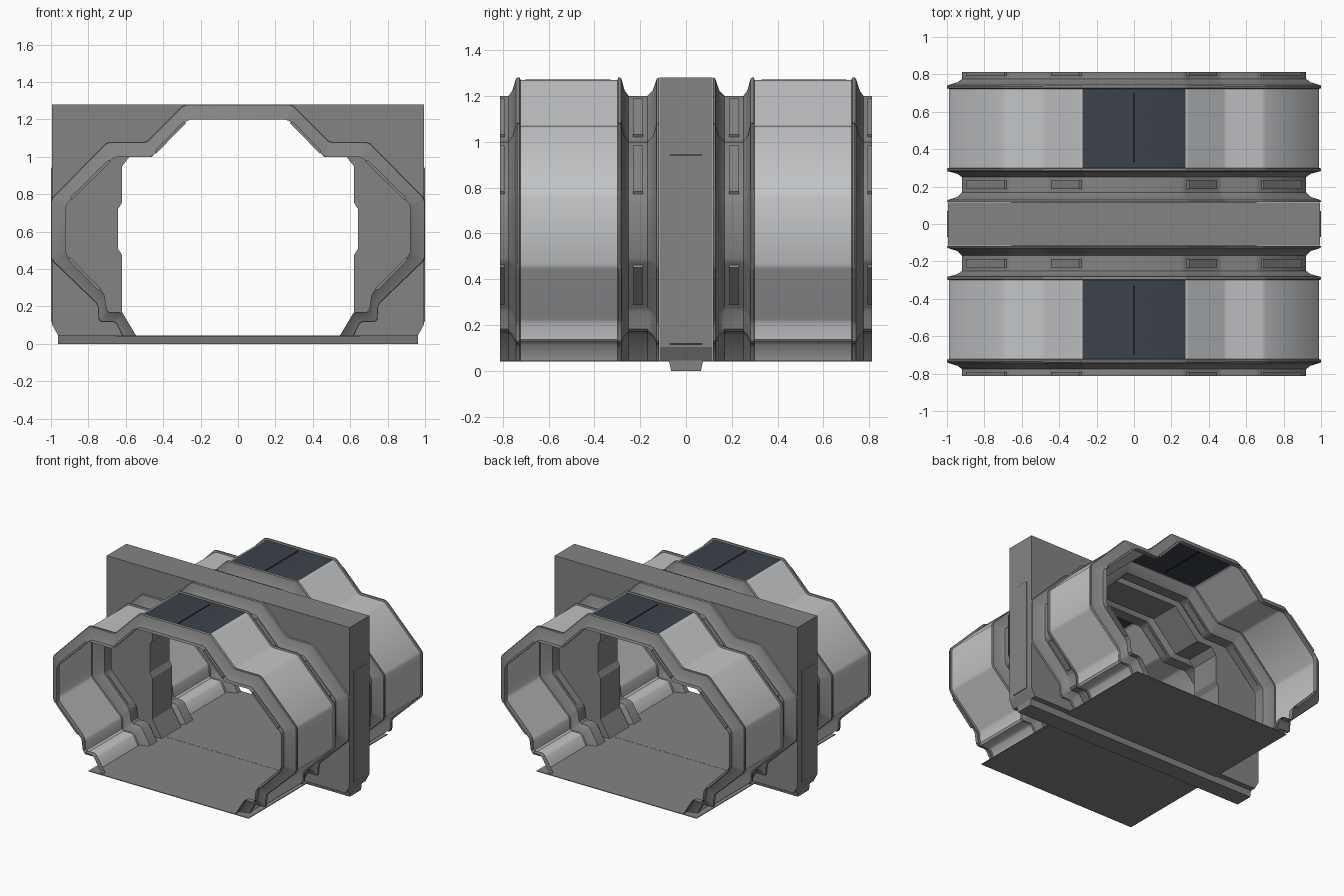
import bpy, bmesh, math
from mathutils import Vector

if "Cube" in bpy.data.objects:
    bpy.data.objects.remove(bpy.data.objects["Cube"])


def material(name, rgb):
    m = bpy.data.materials.new(name)
    m.diffuse_color = (*rgb, 1)
    m.use_nodes = True
    m.node_tree.nodes["Principled BSDF"].inputs["Base Color"].default_value = m.diffuse_color
    return m


GREY = material("frame grey", (0.23, 0.23, 0.23))
LIGHT = material("panel light grey", (0.54, 0.55, 0.56))
DARK = material("roof slate", (0.045, 0.055, 0.068))
BLACK = material("seam black", (0.012, 0.014, 0.018))


def finish(bm, name, mats, mirror=(True, True), smooth=False):
    """Turn a bmesh into an object mirrored over the chosen axes."""
    me = bpy.data.meshes.new(name)
    for f in bm.faces:
        f.smooth = smooth
    bm.to_mesh(me)
    bm.free()
    for m in mats:
        me.materials.append(m)
    if smooth:
        me.set_sharp_from_angle(angle=math.radians(32))
    ob = bpy.data.objects.new(name, me)
    bpy.context.collection.objects.link(ob)
    if any(mirror):
        mod = ob.modifiers.new("mirror", 'MIRROR')
        mod.use_axis = (mirror[0], mirror[1], False)
        mod.merge_threshold = 0.0005
    return ob


def prism(bm, pts, y0, y1):
    """Extrude an (x, z) outline from y0 to y1."""
    a = bm.faces.new([bm.verts.new((x, y0, z)) for x, z in pts])
    r = bmesh.ops.extrude_face_region(bm, geom=[a], use_keep_orig=True)
    vs = [g for g in r['geom'] if isinstance(g, bmesh.types.BMVert)]
    bmesh.ops.translate(bm, vec=(0, y1 - y0, 0), verts=vs)
    bmesh.ops.recalc_face_normals(bm, faces=bm.faces[:])


# Half cross-sections of the tunnel: narrow neck and wide rib
NECK = [(0, 1.2), (0.265, 1.2), (0.46, 1.0), (0.66, 1.0), (0.92, 0.745), (0.92, 0.48),
        (0.715, 0.27), (0.70, 0.17), (0.62, 0.17), (0.545, 0.045)]
RIB = [(0, 1.28), (0.29, 1.28), (0.49, 1.08), (0.70, 1.08), (1.0, 0.775), (1.0, 0.45),
       (0.75, 0.21), (0.745, 0.118), (0.655, 0.118), (0.62, 0.045)]


def section(t):
    """Blend neck to rib and cut every corner slightly."""
    p = [Vector(a).lerp(Vector(b), t) for a, b in zip(NECK, RIB)]
    out = [p[0]]
    for i in range(1, len(p) - 1):
        out += [p[i] + (q - p[i]).normalized() * 0.012 for q in (p[i - 1], p[i + 1])]
    return out + [p[-1]]


# Tunnel shell: lofted along y through (y, blend) stations
STATIONS = [(0.118, 1.0), (0.128, 0.95), (0.145, 0.3), (0.168, 0), (0.25, 0), (0.268, 0.3),
            (0.282, 0.95), (0.288, 1.0), (0.296, 1.0), (0.3, 0.86), (0.722, 0.86), (0.726, 1.0),
            (0.736, 1.0), (0.742, 0.95), (0.758, 0.3), (0.775, 0), (0.812, 0)]
bm = bmesh.new()
rows = [[bm.verts.new((p.x, y, p.y)) for p in section(t)] for y, t in STATIONS]
for j in range(len(rows) - 1):
    for i in range(len(rows[0]) - 1):
        # wound so that the normals point out of the tunnel
        f = bm.faces.new((rows[j][i], rows[j][i + 1], rows[j + 1][i + 1], rows[j + 1][i]))
        if STATIONS[j][0] == 0.3:          # wide panels between the ribs
            f.material_index = 2 if i == 0 else 1
finish(bm, "tunnel_shell", [GREY, LIGHT, DARK], smooth=True)

# Raised pads on the slanted sides of each neck
bm = bmesh.new()
for i in (1, 3, 5):
    a, b = Vector(NECK[i]), Vector(NECK[i + 1])
    d = (b - a).normalized()
    n = Vector((-d.y, d.x))
    lo, hi = a.lerp(b, 0.08), a.lerp(b, 0.9)
    for y0, y1 in ((0.188, 0.232), (0.792, 0.813)):
        prism(bm, [lo - n * 0.004, hi - n * 0.004, hi + n * 0.012 - d * 0.006,
                   lo + n * 0.012 + d * 0.006], y0, y1)
finish(bm, "neck_pads", [GREY])

# Central bulkhead with a stepped doorway
bm = bmesh.new()
prism(bm, [(0, 1.28), (0.995, 1.28), (0.995, 0.105), (0.962, 0.045), (0.545, 0.045), (0.62, 0.17),
           (0.62, 0.475), (0.642, 0.51), (0.642, 0.72), (0.62, 0.755), (0.62, 0.95), (0.58, 1.0),
           (0.46, 1.0), (0.265, 1.2), (0, 1.2)], -0.115, 0.115)
middle = [f for f in bm.faces if all(abs(v.co.x) < 1e-5 for v in f.verts)]
bmesh.ops.delete(bm, geom=middle, context='FACES_ONLY')
finish(bm, "bulkhead", [GREY], mirror=(True, False))

# Thin plates on the bulkhead's outer edges
bm = bmesh.new()
prism(bm, [(0.99, 0.11), (1.0, 0.12), (1.0, 0.94), (0.99, 0.95)], -0.07, 0.07)
finish(bm, "bulkhead_edge_plate", [GREY], mirror=(True, False))

# Floor plate
bm = bmesh.new()
prism(bm, [(-0.655, 0.04), (0.655, 0.04), (0.655, 0.045), (-0.655, 0.045)], -0.812, 0.812)
finish(bm, "floor", [GREY], mirror=(False, False))

# Tapered sill under the bulkhead
bm = bmesh.new()
bmesh.ops.create_cube(bm, size=1)
for v in bm.verts:
    low = v.co.z < 0
    v.co = Vector((math.copysign(0.962, v.co.x), math.copysign(0.065 if low else 0.075, v.co.y),
                   0 if low else 0.046))
finish(bm, "sill", [GREY], mirror=(False, False))

# Dark seam along the middle of each roof panel
bm = bmesh.new()
prism(bm, [(-0.006, 1.266), (0.006, 1.266), (0.006, 1.271), (-0.006, 1.271)], 0.33, 0.70)
finish(bm, "roof_seam", [BLACK], mirror=(False, True))
